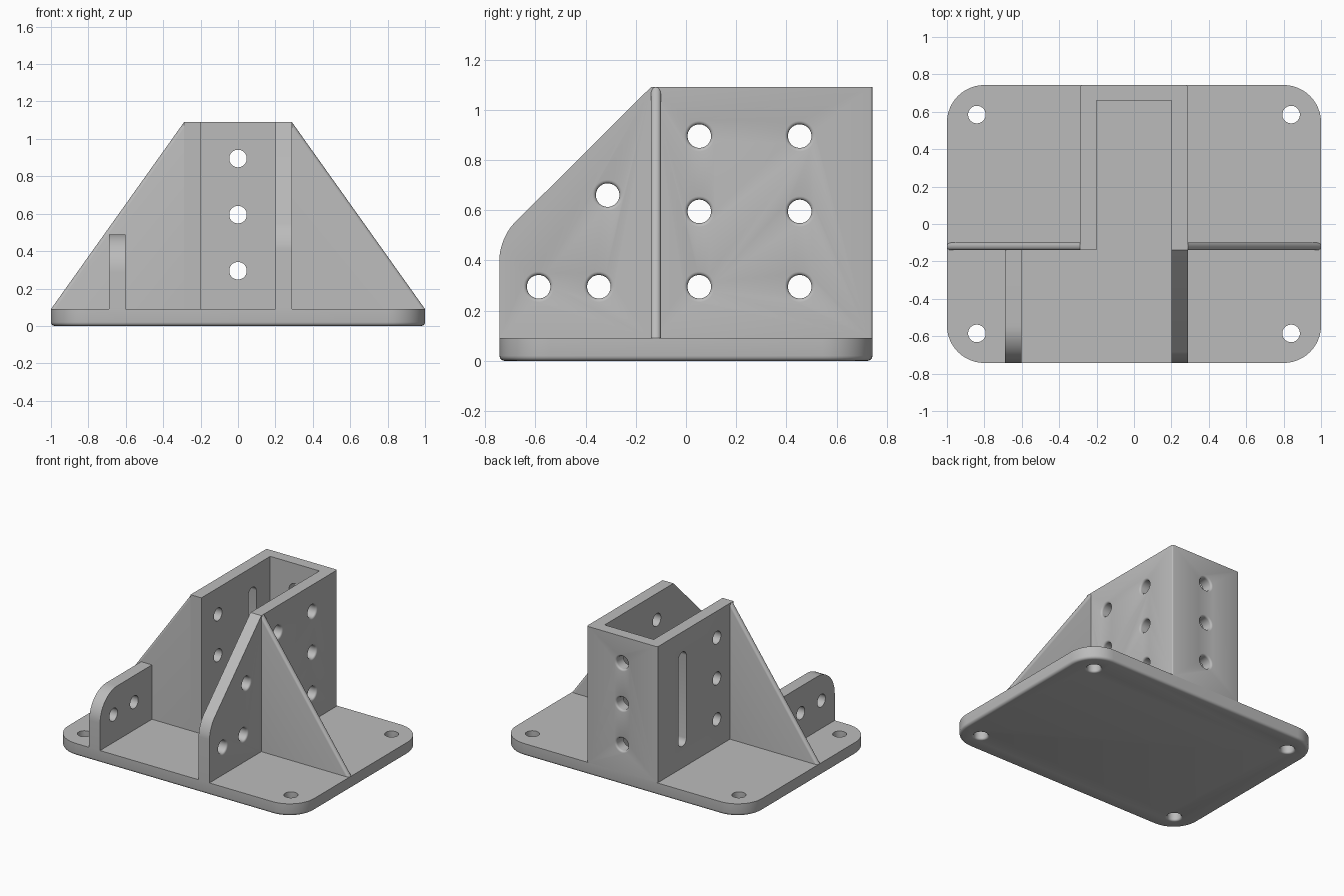
import bpy
import bmesh
import math
from mathutils import Vector

if "Cube" in bpy.data.objects:
    bpy.data.objects.remove(bpy.data.objects["Cube"], do_unlink=True)

grey = bpy.data.materials.new("plain grey")
grey.use_nodes = True
grey.diffuse_color = (0.5, 0.5, 0.5, 1)
grey.node_tree.nodes["Principled BSDF"].inputs["Base Color"].default_value = (0.5, 0.5, 0.5, 1)

# Main dimensions
BASE_TOP, TOP = 0.09, 1.09
DEPTH = 0.743
OUTER, INNER = 0.288, 0.2
FRONT = -0.14
HOLE, FLARE = 0.047, 0.014


def make_object(name, bm):
    bmesh.ops.recalc_face_normals(bm, faces=bm.faces)
    mesh = bpy.data.meshes.new(name)
    bm.to_mesh(mesh)
    bm.free()
    mesh.materials.append(grey)
    obj = bpy.data.objects.new(name, mesh)
    bpy.context.collection.objects.link(obj)
    return obj


def prism(name, points, axis, low, high, rounds=()):
    """Extrude a 2D outline along an axis, then round chosen edges."""
    bm = bmesh.new()

    def place(p, t):
        co = list(p)
        co.insert(axis, t)
        return bm.verts.new(co)

    face = bm.faces.new([place(p, low) for p in points])
    moved = bmesh.ops.extrude_face_region(bm, geom=[face])["geom"]
    shift = Vector((0, 0, 0))
    shift[axis] = high - low
    bmesh.ops.translate(bm, vec=shift, verts=[g for g in moved if isinstance(g, bmesh.types.BMVert)])
    bmesh.ops.recalc_face_normals(bm, faces=bm.faces)
    for rule, radius, segments in rounds:
        edges = [e for e in bm.edges
                 if rule((e.verts[0].co + e.verts[1].co) / 2, e.verts[1].co - e.verts[0].co)]
        bmesh.ops.bevel(bm, geom=edges, offset=radius, segments=segments,
                        profile=0.5, affect='EDGES')
    return make_object(name, bm)


def add_bore(bm, face_point, direction, depth, flare=FLARE, stretch=0, count=32):
    """Hole cutter whose mouth flares at face_point; stretch makes a slot."""
    d = Vector(direction)
    v = Vector((0, 1, 0)) if d.z else Vector((0, 0, 1))
    u = v.cross(d)
    steps = [(-depth, HOLE)]
    if flare:
        for i in range(5):
            a = i / 4 * math.pi / 2
            steps.append((flare * (math.sin(a) - 1), HOLE + flare * (1 - math.cos(a))))
    steps.append((0.05, HOLE + flare))
    rings = []
    for t, r in steps:
        ring = []
        for i in range(count):
            a = (i + 0.5) / count * math.tau
            side = math.copysign(stretch, math.sin(a))
            ring.append(bm.verts.new(Vector(face_point) + d * t + u * r * math.cos(a)
                                     + v * (r * math.sin(a) + side)))
        rings.append(ring)
    for a, b in zip(rings, rings[1:]):
        for i in range(count):
            j = (i + 1) % count
            bm.faces.new((a[i], a[j], b[j], b[i]))
    bm.faces.new(rings[0])
    bm.faces.new(rings[-1])


def cut(obj, bm):
    cutter = make_object("hole_cutter", bm)
    cutter.hide_render = True
    mod = obj.modifiers.new("holes", 'BOOLEAN')
    mod.operation = 'DIFFERENCE'
    mod.solver = 'EXACT'
    mod.object = cutter
    bpy.context.view_layer.objects.active = obj
    bpy.ops.object.modifier_apply(modifier=mod.name)
    bpy.data.objects.remove(cutter, do_unlink=True)


# Base plate with rounded corners, softened underside and four bolt holes
base = prism("base_plate", [(-1, -DEPTH), (1, -DEPTH), (1, DEPTH), (-1, DEPTH)], 2, 0, BASE_TOP,
             [(lambda m, d: abs(d.z) > 0.05, 0.2, 12),
              (lambda m, d: m.z < 0.001, 0.02, 4)])
bm = bmesh.new()
for x in (-0.84, 0.84):
    for y in (-0.585, 0.585):
        add_bore(bm, (x, y, 0), (0, 0, -1), 0.15)
cut(base, bm)

# Open-fronted channel that holds the post
outline = [(-OUTER, FRONT), (-INNER, FRONT), (-INNER, 0.66), (INNER, 0.66),
           (INNER, FRONT), (OUTER, FRONT), (OUTER, DEPTH), (-OUTER, DEPTH)]
channel = prism("post_channel", outline, 2, BASE_TOP, TOP,
                [(lambda m, d: abs(d.z) > 0.5 and m.y > 0.7, 0.012, 3)])
bm = bmesh.new()
for z in (0.295, 0.595, 0.895):
    add_bore(bm, (0, DEPTH, z), (0, 1, 0), 0.15)
    add_bore(bm, (-OUTER, 0.053, z), (-1, 0, 0), 0.15, flare=0)
    for y in (0.053, 0.453):
        add_bore(bm, (OUTER, y, z), (1, 0, 0), 0.15)
add_bore(bm, (-OUTER, 0.453, 0.595), (-1, 0, 0), 0.15, flare=0, stretch=0.3)
cut(channel, bm)

# Tall sloping side plate in front of the channel
plate = prism("tall_side_plate",
              [(-DEPTH, BASE_TOP), (FRONT, BASE_TOP), (FRONT, TOP), (-DEPTH, 0.49)],
              0, INNER, OUTER,
              [(lambda m, d: abs(d.x) > 0.05 and m.y < -0.7 and m.z > 0.3, 0.083, 10)])
bm = bmesh.new()
for y, z in ((-0.587, 0.295), (-0.347, 0.295), (-0.312, 0.66)):
    add_bore(bm, (OUTER, y, z), (1, 0, 0), 0.15)
cut(plate, bm)

# Short side tab with a rounded front corner
tab = prism("short_side_tab",
            [(-DEPTH, BASE_TOP), (FRONT, BASE_TOP), (FRONT, 0.49), (-DEPTH, 0.49)],
            0, -0.69, -0.602,
            [(lambda m, d: abs(d.x) > 0.05 and m.y < -0.7 and m.z > 0.3, 0.2, 12)])
bm = bmesh.new()
for y in (-0.587, -0.347):
    add_bore(bm, (-0.69, y, 0.295), (-1, 0, 0), 0.15, flare=0)
cut(tab, bm)

# Thin triangular braces with rounded sloping edges
braces = []
for side, name in ((1, "left_brace"), (-1, "right_brace")):
    braces.append(prism(name, [(side * OUTER, BASE_TOP), (side, BASE_TOP), (side * OUTER, TOP)],
                        1, FRONT, -0.1,
                        [(lambda m, d: abs(d.x) > 0.3 and abs(d.z) > 0.3, 0.018, 5)]))

# Smooth the rounds and bores, keep the other edges sharp
bpy.ops.object.select_all(action='DESELECT')
for obj in [base, channel, plate, tab] + braces:
    obj.select_set(True)
bpy.context.view_layer.objects.active = base
bpy.ops.object.shade_smooth_by_angle(angle=math.radians(30))
